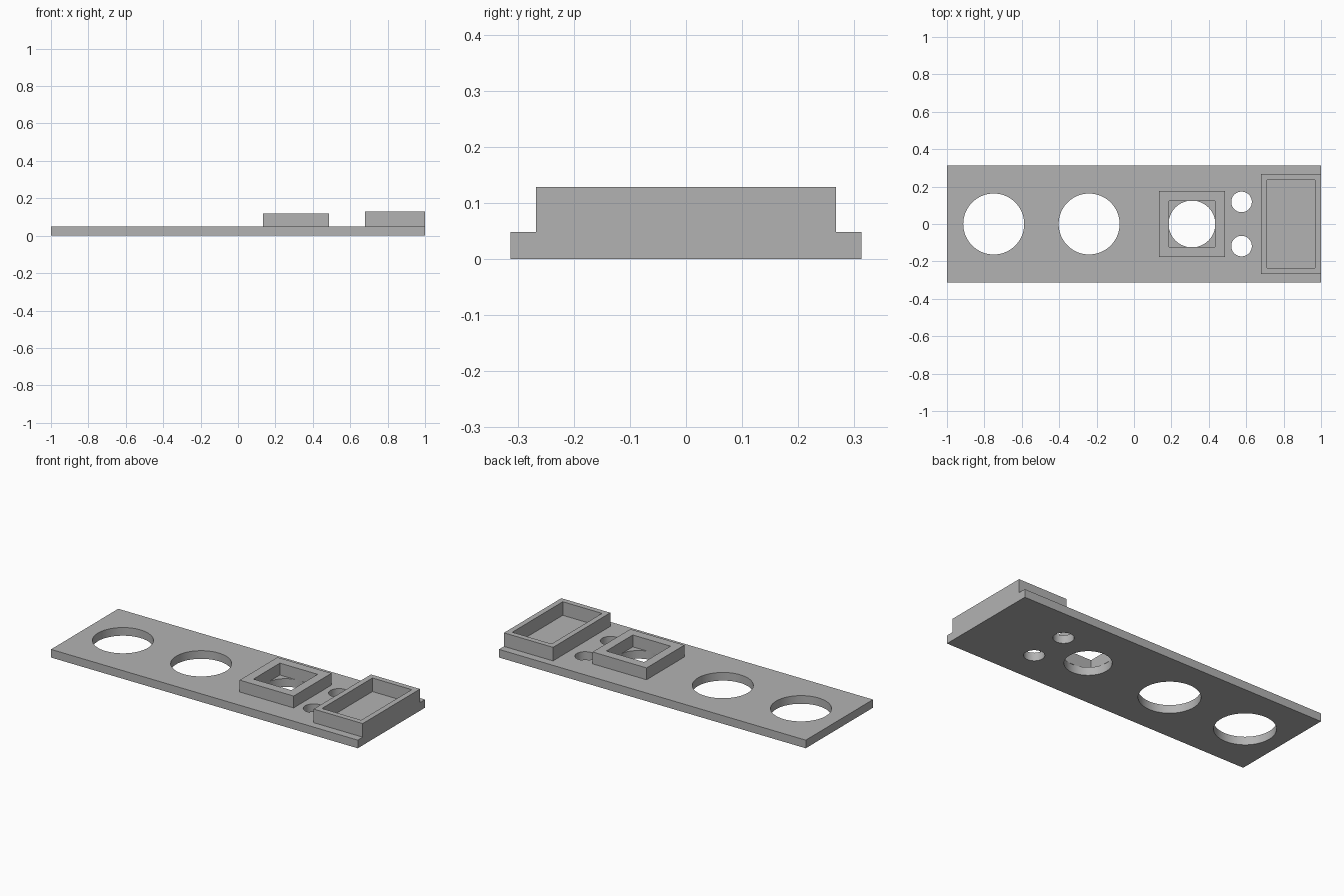
import bpy

cube = bpy.data.objects.get("Cube")
if cube:
    bpy.data.objects.remove(cube, do_unlink=True)

PLATE_TOP = 0.048

grey = bpy.data.materials.new("plain grey")
grey.use_nodes = True
colour = (0.45, 0.45, 0.45, 1)
grey.diffuse_color = colour
grey.node_tree.nodes["Principled BSDF"].inputs["Base Color"].default_value = colour


def box(name, x0, x1, half_y, z0, z1):
    """Box between two x positions, centred on y."""
    bpy.ops.mesh.primitive_cube_add(size=1, location=((x0 + x1) / 2, 0, (z0 + z1) / 2))
    ob = bpy.context.object
    ob.name = name
    ob.scale = (x1 - x0, 2 * half_y, z1 - z0)
    bpy.ops.object.transform_apply(location=True, rotation=False, scale=True)
    ob.data.materials.append(grey)
    return ob


def drill(x, y, radius):
    """Round cutter passing through the plate."""
    bpy.ops.mesh.primitive_cylinder_add(vertices=64, radius=radius, depth=0.3, location=(x, y, 0))
    ob = bpy.context.object
    ob.data.materials.append(grey)
    return ob


def cut(target, cutter):
    """Subtract the cutter, apply the result and discard the cutter."""
    mod = target.modifiers.new("cut", 'BOOLEAN')
    mod.operation = 'DIFFERENCE'
    mod.solver = 'EXACT'
    mod.object = cutter
    bpy.ops.object.select_all(action='DESELECT')
    bpy.context.view_layer.objects.active = target
    target.select_set(True)
    bpy.ops.object.modifier_apply(modifier=mod.name)
    bpy.data.objects.remove(cutter, do_unlink=True)


def frame(name, x0, x1, half_y, top, wall):
    """Open rectangular wall standing on the plate."""
    ob = box(name, x0, x1, half_y, PLATE_TOP, top)
    cut(ob, box("cutter", x0 + wall, x1 - wall, half_y - wall, 0, 0.3))
    return ob


# Base plate with two large, one medium and two small round holes
plate = box("base_plate", -1, 1, 0.313, 0, PLATE_TOP)
for x, y, radius in [(-0.75, 0, 0.163), (-0.24, 0, 0.163), (0.31, 0, 0.125),
                     (0.575, 0.118, 0.055), (0.575, -0.118, 0.055)]:
    cut(plate, drill(x, y, radius))
bpy.ops.object.shade_smooth_by_angle()

# Raised frames: square socket around the medium hole, tray at the end
frame("square_socket", 0.134, 0.486, 0.176, 0.118, 0.053)
frame("end_tray", 0.68, 1, 0.267, 0.128, 0.032)
